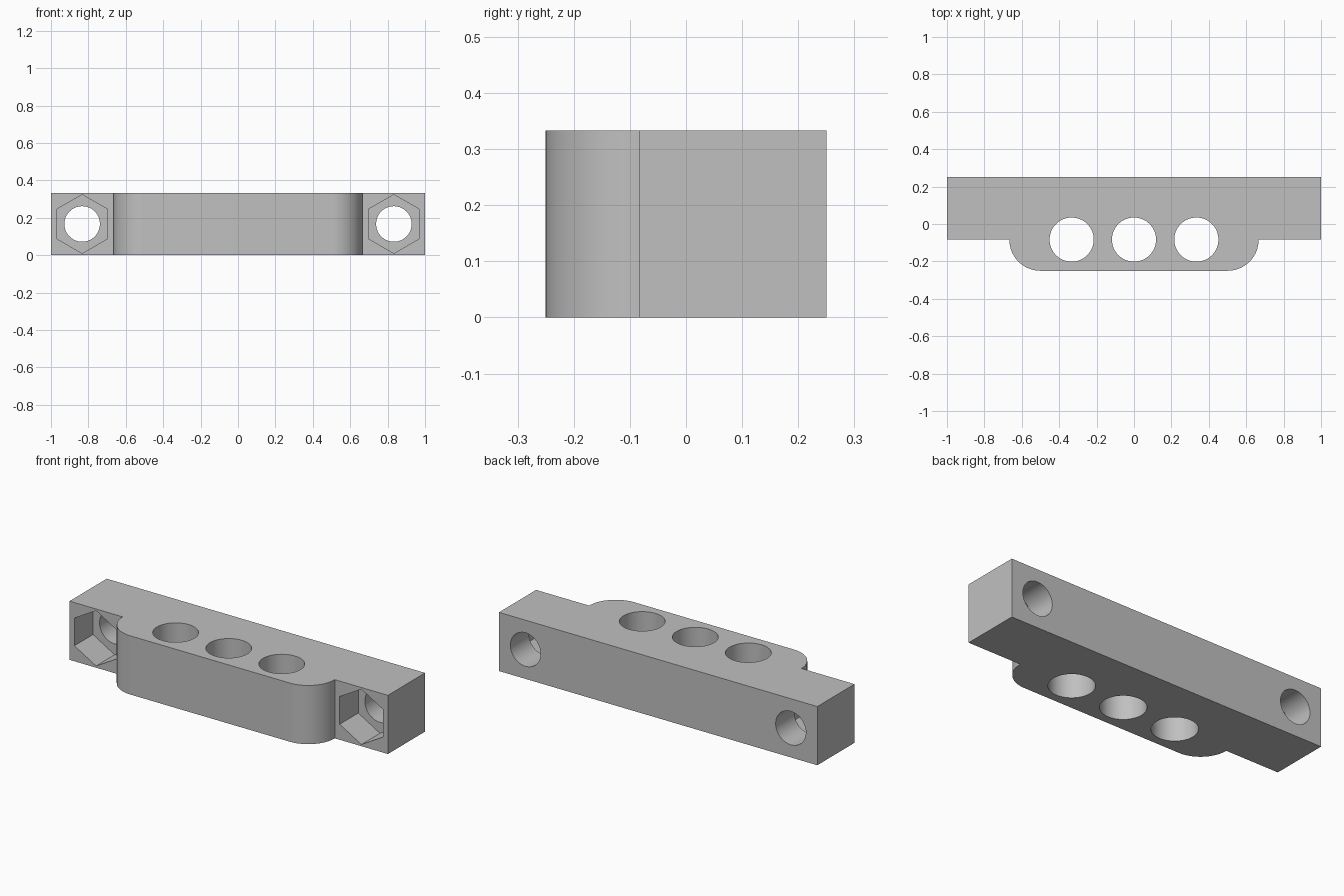
import bpy
import bmesh
from math import sin, cos, pi, radians

default = bpy.data.objects.get("Cube")
if default:
    bpy.data.objects.remove(default, do_unlink=True)

HEIGHT = 1 / 3
STEP_Y = -1 / 12      # front face of the end lugs
BACK_Y = 0.25
CORNER = 1 / 6        # rounding radius of the front bulge
LUG_X = 5 / 6         # bolt position

grey = bpy.data.materials.new("grey plastic")
grey.use_nodes = True
colour = (0.53, 0.53, 0.53, 1)
grey.diffuse_color = colour
grey.node_tree.nodes["Principled BSDF"].inputs["Base Color"].default_value = colour

# Right half of the plan outline, front to back, then mirrored
arc = [(0.5 + CORNER * sin(i * pi / 48), STEP_Y - CORNER * cos(i * pi / 48))
       for i in range(25)]
half = arc + [(1, STEP_Y), (1, BACK_Y)]
outline = half + [(-x, y) for x, y in reversed(half)]

# Body: plan outline extruded upwards
bm = bmesh.new()
base = bm.faces.new([bm.verts.new((x, y, 0)) for x, y in outline])
top = bmesh.ops.extrude_face_region(bm, geom=[base])["geom"]
bmesh.ops.translate(bm, vec=(0, 0, HEIGHT),
                    verts=[v for v in top if isinstance(v, bmesh.types.BMVert)])
bmesh.ops.recalc_face_normals(bm, faces=bm.faces)
mesh = bpy.data.meshes.new("clamp_body")
bm.to_mesh(mesh)
bm.free()
body = bpy.data.objects.new("clamp_body", mesh)
bpy.context.collection.objects.link(body)
mesh.materials.append(grey)


def cut(name, sides, radius, depth, location, along_y=False):
    """Subtract a prism from the body."""
    bpy.ops.mesh.primitive_cylinder_add(
        vertices=sides, radius=radius, depth=depth, location=location,
        rotation=(radians(90) if along_y else 0, 0, 0))
    cutter = bpy.context.object
    cutter.name = name
    cutter.hide_render = True
    cutter.data.materials.append(grey)
    mod = body.modifiers.new(name, "BOOLEAN")
    mod.operation = "DIFFERENCE"
    mod.solver = "EXACT"
    mod.object = cutter
    bpy.context.view_layer.objects.active = body
    bpy.ops.object.modifier_apply(modifier=mod.name)
    bpy.data.objects.remove(cutter, do_unlink=True)


# Three vertical rod holes
for x in (-1 / 3, 0, 1 / 3):
    cut("rod_hole", 64, 0.118, 1, (x, STEP_Y, HEIGHT / 2))

# Bolt hole and hexagonal nut pocket in each end lug
for side in (-1, 1):
    x = side * LUG_X
    cut("bolt_hole", 64, 0.095, 2, (x, 0, HEIGHT / 2), True)
    cut("nut_pocket", 6, 0.157, 0.4, (x, -STEP_Y - 0.2, HEIGHT / 2), True)

# Smooth curved walls, keep hard edges
bpy.ops.object.select_all(action="DESELECT")
body.select_set(True)
bpy.context.view_layer.objects.active = body
bpy.ops.object.shade_smooth_by_angle(angle=radians(30))
